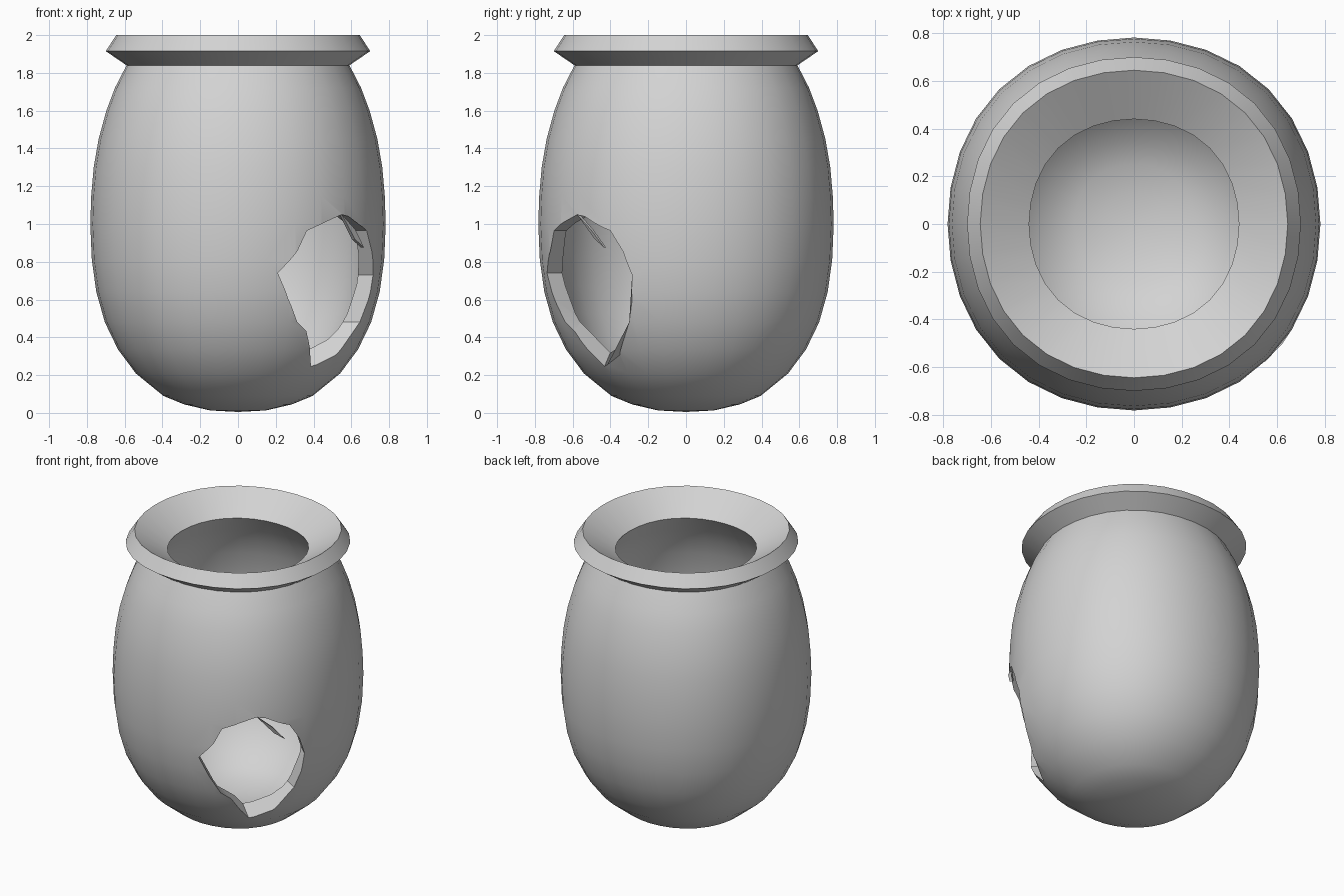
import bpy, bmesh
from math import radians, sin, cos, atan2, tau
from mathutils import Vector

old = bpy.data.objects.get("Cube")
if old:
    bpy.data.objects.remove(old, do_unlink=True)

grey = bpy.data.materials.new("plain grey clay")
grey.use_nodes = True
grey.diffuse_color = (0.65, 0.65, 0.65, 1)
grey.node_tree.nodes["Principled BSDF"].inputs["Base Color"].default_value = (0.65, 0.65, 0.65, 1)


def make_object(name, bm):
    bmesh.ops.recalc_face_normals(bm, faces=bm.faces)
    mesh = bpy.data.meshes.new(name)
    bm.to_mesh(mesh)
    bm.free()
    ob = bpy.data.objects.new(name, mesh)
    bpy.context.collection.objects.link(ob)
    mesh.materials.append(grey)
    return ob


def polar(r, deg, z):
    return Vector((r * cos(radians(deg)), r * sin(radians(deg)), z))


# Pot: outer wall, flared rim, funnel mouth and inner wall in one lathed profile
outer = [(0, .005), (.148, .013), (.285, .045), (.395, .09), (.54, .208), (.635, .335),
         (.705, .48), (.75, .64), (.774, .81), (.782, 1.0), (.777, 1.15), (.764, 1.3),
         (.738, 1.45), (.697, 1.6), (.652, 1.72), (.59, 1.84)]
rim = [(.70, 1.915), (.645, 2.0), (.44, 1.87)]
inner = [(r * .88, 1 + (z - 1) * .91) for r, z in outer[:-1]]
profile = outer + rim + [(.52, 1.75)] + inner[::-1]

bm = bmesh.new()
verts = [bm.verts.new((r, 0, z)) for r, z in profile]
edges = [bm.edges.new(pair) for pair in zip(verts, verts[1:])]
bmesh.ops.spin(bm, geom=verts + edges, cent=(0, 0, 0), axis=(0, 0, 1),
               angle=tau, steps=32, use_merge=False)
bmesh.ops.remove_doubles(bm, verts=bm.verts, dist=.0005)

# The pot is very slightly square in plan
for v in bm.verts:
    swell = 1 + .011 * (1 - cos(4 * atan2(v.co.y, v.co.x)))
    v.co.x *= swell
    v.co.y *= swell
pot = make_object("pot", bm)

# Broken opening: (radius, azimuth, height, inward turn, inward rise) round the jagged edge
hole = [(.765, -74, .74, -3.8, 0), (.785, -62.5, .965, -3.5, 0), (.80, -46.3, 1.05, 0, 0),
        (.80, -42.5, 1.04, 1, 0), (.79, -30.5, .965, 3.5, 0), (.768, -21.7, .73, 3, 0),
        (.71, -25, .48, 1, 0), (.574, -48.5, .25, -3.5, .075), (.705, -64, .48, -3, 0)]
bm = bmesh.new()
near, far = [], []
for r, a, z, turn, rise in hole:
    edge = polar(r, a, z)
    inward = polar(r * .88, a + turn, z + rise) - edge
    near.append(bm.verts.new(edge + inward * 1.6))
    far.append(bm.verts.new(edge - inward * 1.8))
near_mid = bm.verts.new(polar(.45, -48, .7))
far_mid = bm.verts.new(polar(1.05, -48, .7))
for i in range(len(hole)):
    j = (i + 1) % len(hole)
    bm.faces.new((near[i], near[j], far[j], far[i]))
    bm.faces.new((near[j], near[i], near_mid))
    bm.faces.new((far[i], far[j], far_mid))
cutter = make_object("hole_cutter", bm)
cutter.hide_render = True

mod = pot.modifiers.new("broken_hole", 'BOOLEAN')
mod.operation = 'DIFFERENCE'
mod.solver = 'EXACT'
mod.object = cutter
bpy.context.view_layer.objects.active = pot
bpy.ops.object.modifier_apply(modifier=mod.name)
bpy.data.objects.remove(cutter, do_unlink=True)

bpy.ops.object.select_all(action='DESELECT')
pot.select_set(True)
bpy.ops.object.shade_smooth_by_angle(angle=radians(30))

# Thin splinter hanging from the top of the opening
bm = bmesh.new()
leaf = [(.797, -46.3, 1.05), (.80, -39, .97), (.796, -33, .875), (.785, -38, .92)]
front = [bm.verts.new(polar(r, a, z)) for r, a, z in leaf]
back = [bm.verts.new(polar(r - .02, a, z)) for r, a, z in leaf]
bm.faces.new(front)
bm.faces.new(back[::-1])
for i in range(len(leaf)):
    bm.faces.new((front[i - 1], front[i], back[i], back[i - 1]))
make_object("splinter", bm)
